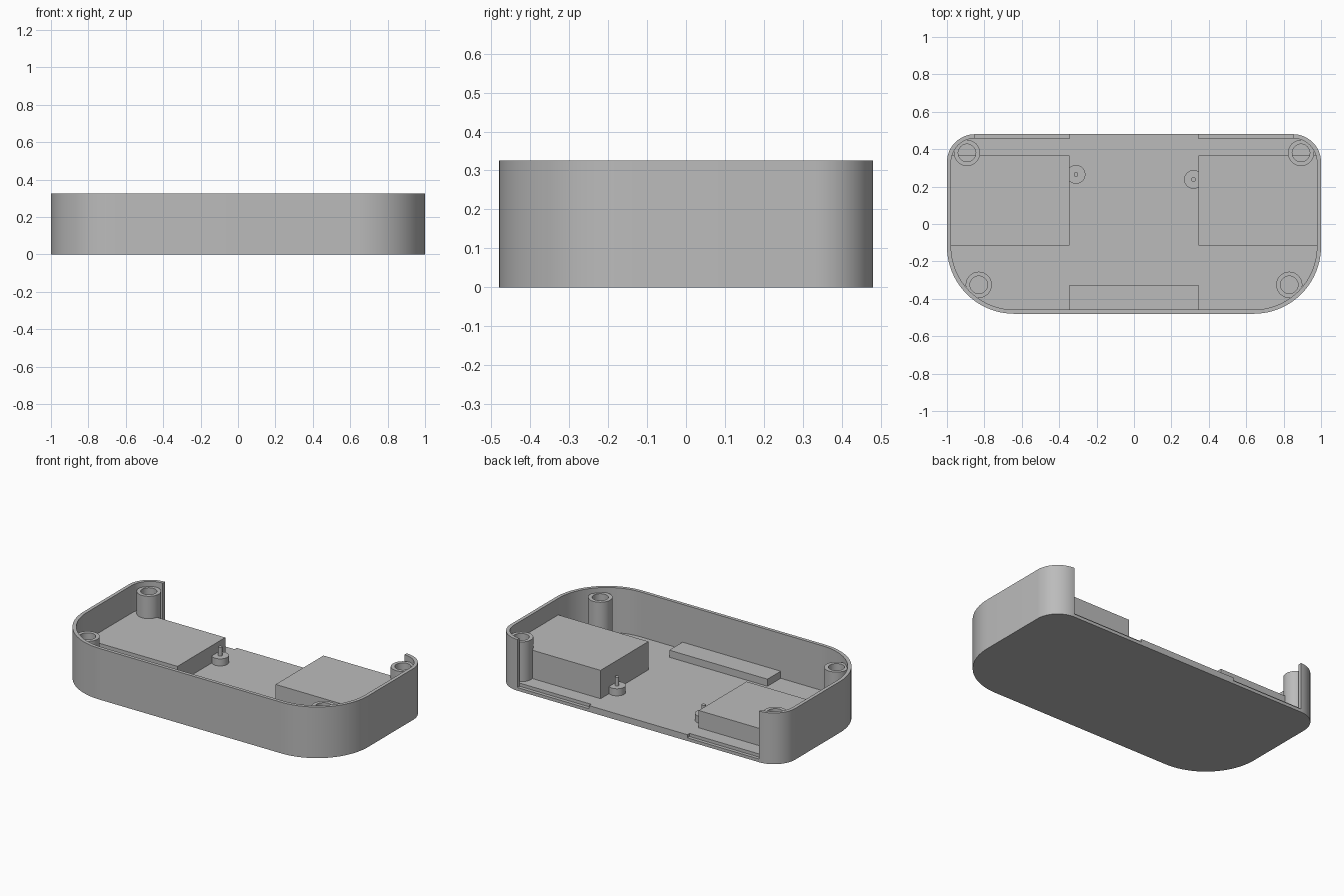
import bpy, bmesh, math
from mathutils import Vector

cube = bpy.data.objects.get("Cube")
if cube:
    bpy.data.objects.remove(cube, do_unlink=True)

grey = bpy.data.materials.new("plain_grey")
grey.use_nodes = True
colour = (0.5, 0.5, 0.5, 1)
grey.diffuse_color = colour
grey.node_tree.nodes["Principled BSDF"].inputs["Base Color"].default_value = colour

HEIGHT, FLOOR, LEDGE, WALL = 0.325, 0.04, 0.02, 0.022
HALF_OPENING, HALF_GAP, BACK = 0.85, 0.345, 0.48


def finish(name, bm):
    bmesh.ops.recalc_face_normals(bm, faces=bm.faces)
    mesh = bpy.data.meshes.new(name)
    bm.to_mesh(mesh)
    bm.free()
    mesh.materials.append(grey)
    obj = bpy.data.objects.new(name, mesh)
    bpy.context.collection.objects.link(obj)
    bpy.ops.object.select_all(action='DESELECT')
    obj.select_set(True)
    bpy.context.view_layer.objects.active = obj
    bpy.ops.object.shade_smooth_by_angle(angle=math.radians(30))
    return obj


def extrude_up(bm, points, z0, z1):
    face = bm.faces.new([bm.verts.new((x, y, z0)) for x, y in points])
    top = bmesh.ops.extrude_face_region(bm, geom=[face])
    verts = [v for v in top["geom"] if isinstance(v, bmesh.types.BMVert)]
    bmesh.ops.translate(bm, verts=verts, vec=Vector((0, 0, z1 - z0)))


def box(name, x0, x1, y0, y1, z0, z1):
    bm = bmesh.new()
    extrude_up(bm, [(x0, y0), (x1, y0), (x1, y1), (x0, y1)], z0, z1)
    finish(name, bm)


def lathe(name, x, y, profile, segments=40):
    bm = bmesh.new()
    verts = [bm.verts.new((x + r, y, z)) for r, z in profile]
    edges = [bm.edges.new(pair) for pair in zip(verts, verts[1:])]
    bmesh.ops.spin(bm, geom=verts + edges, cent=(x, y, 0), axis=(0, 0, 1),
                   angle=math.tau, steps=segments)
    bmesh.ops.remove_doubles(bm, verts=bm.verts, dist=0.0001)
    finish(name, bm)


def outline(inset, steps=20):
    """Open path around the case, from the back right to the back left."""
    half = []
    for cx, cy, radius, start in ((0.85, 0.33, 0.15, 90), (0.64, -0.12, 0.36, 0)):
        for i in range(steps + 1):
            a = math.radians(start - 90 * i / steps)
            r = radius - inset
            half.append((cx + r * math.cos(a), cy + r * math.sin(a)))
    return half + [(-x, y) for x, y in reversed(half)]


# Floor: lower slab, then an upper slab notched along the back edge
rim = outline(0)
bm = bmesh.new()
extrude_up(bm, rim, 0, LEDGE)
notch = [(HALF_OPENING, BACK - 0.022), (HALF_GAP, BACK - 0.022), (HALF_GAP, BACK)]
extrude_up(bm, rim + [(-x, y) for x, y in notch] + notch[::-1], LEDGE, FLOOR)
finish("floor", bm)

# Wall, open at the back
bm = bmesh.new()
extrude_up(bm, rim + outline(WALL)[::-1], FLOOR, HEIGHT)
finish("wall", bm)

# Inner blocks and front rail
box("right_block", HALF_GAP, 0.985, -0.115, 0.365, FLOOR, 0.22)
box("left_block", -0.985, -HALF_GAP, -0.115, 0.365, FLOOR, 0.15)
box("front_rail", -HALF_GAP, HALF_GAP, -0.465, -0.325, FLOOR, 0.085)

# Hollow corner bosses
boss = [(0, FLOOR), (0.07, FLOOR), (0.07, 0.292), (0.047, 0.292), (0.047, 0.12), (0, 0.12)]
for side, sign in (("right", 1), ("left", -1)):
    lathe(f"back_{side}_boss", sign * 0.893, 0.38, boss)
    lathe(f"front_{side}_boss", sign * 0.83, -0.325, boss)

# Locating pins on round bases
pin = [(0, FLOOR), (0.05, FLOOR), (0.05, 0.085), (0.012, 0.085), (0.012, 0.14), (0, 0.14)]
lathe("right_pin", 0.318, 0.238, pin)
lathe("left_pin", -0.31, 0.265, pin)
